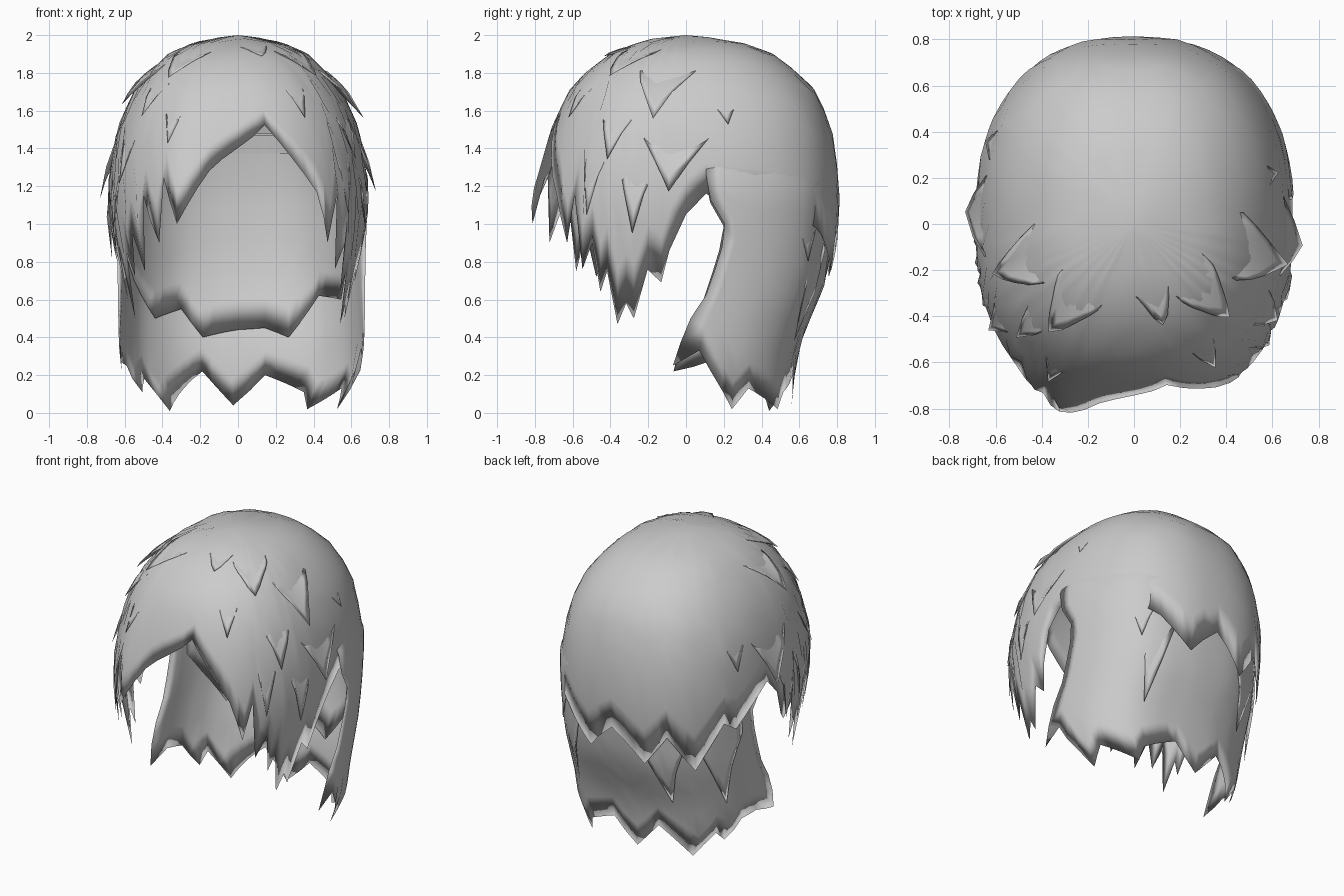
import bpy, bmesh, math
from mathutils import Vector

cube = bpy.data.objects.get("Cube")
if cube:
    bpy.data.objects.remove(cube, do_unlink=True)

mat = bpy.data.materials.new("hair_grey")
mat.use_nodes = True
COL = (0.6, 0.6, 0.6, 1)
mat.diffuse_color = COL
mat.node_tree.nodes["Principled BSDF"].inputs["Base Color"].default_value = COL

# Head envelope: height, half width, back depth, front depth
ENVELOPE = [(2, 0, 0, 0), (1.98, .16, .2, .18), (1.95, .26, .33, .28), (1.9, .37, .46, .40),
            (1.8, .47, .59, .53), (1.7, .55, .69, .62), (1.5, .64, .77, .71),
            (1.2, .685, .81, .79), (1.0, .68, .805, .80), (.7, .665, .77, .8),
            (.35, .655, .62, .8), (.2, .64, .60, .8), (0, .53, .58, .8)]


def lerp_table(table, z):
    """Interpolate rows of a table sorted by falling first value."""
    if z >= table[0][0]:
        return table[0][1:]
    for p, q in zip(table, table[1:]):
        if z >= q[0]:
            f = (p[0] - z) / (p[0] - q[0])
            return [u + (v - u) * f for u, v in zip(p[1:], q[1:])]
    return table[-1][1:]


def surface(a, z, lift, tuck):
    """Point on the envelope; azimuth 0 is the front, 90 is +x."""
    side, back, front = lerp_table(ENVELOPE, z)
    rad = math.radians(a)
    s, c = math.sin(rad), math.cos(rad)
    if c > 0:  # swept fringe bulges on one side
        front *= 1 + 0.09 * math.exp(-((a + 26) / 14) ** 2) * min(1, max(0, (1.7 - z) / .6))
    x = side * math.copysign(abs(s) ** (1 / 1.2), s)
    y = (front if c > 0 else back) * -math.copysign(abs(c) ** (1 / 1.2), c)
    if abs(a) < 100:
        x *= 1 - tuck * max(0, 1 - z)
    p = Vector((x, y, z))
    return p + (p - Vector((0, 0, min(z, 1.0)))).normalized() * lift


def refine(profile, step=6):
    """Split long spans of the jagged hem into smaller ones."""
    out = [profile[0]]
    for (a, z), (b, w) in zip(profile, profile[1:]):
        n = max(1, math.ceil((b - a) / step))
        out += [(a + (b - a) * i / n, z + (w - z) * i / n) for i in range(1, n + 1)]
    return out


def sheet(name, hem, top, lift, thick=.02, rows=9, tuck=0.0, closed=False, warp=None):
    """Hair layer from a top height down to a jagged hem, tapering to thin tips.
    lift(azimuth, fraction down) is the offset from the envelope."""
    cols = refine(hem)
    bm = bmesh.new()
    power = 2 if top > 1.99 else 1
    grids = []
    for inner in (0, 1):
        grid = []
        for i, (a, zb) in enumerate(cols):
            end = not closed and i in (0, len(cols) - 1)
            line = []
            for r in range(rows + 1):
                s = r / rows
                z = top - (top - zb) * s ** power
                t = 0 if end else thick * min(1, 2.5 * (1 - s))
                line.append(bm.verts.new(surface(warp(a, z) if warp else a, z,
                                                 lift(a, s) - inner * t, tuck)))
            grid.append(line)
        grids.append(grid)
    for g in grids:
        for p, q in zip(g, g[1:]):
            for r in range(rows):
                bm.faces.new((p[r], p[r + 1], q[r + 1], q[r]))
    bmesh.ops.remove_doubles(bm, verts=bm.verts, dist=1e-4)
    bmesh.ops.recalc_face_normals(bm, faces=bm.faces)
    for f in bm.faces:
        f.smooth = True
    me = bpy.data.meshes.new(name)
    bm.to_mesh(me)
    bm.free()
    me.materials.append(mat)
    bpy.context.collection.objects.link(bpy.data.objects.new(name, me))


# Main cap with swept fringe, side locks, ear gaps and layered back tips
cap_hem = [(-95, 1.16), (-90, 1.05), (-86, .86), (-83, .8), (-79, .9), (-74, .6), (-71, .72),
           (-67, .5), (-62, .85), (-58, .72), (-53, .95), (-48, .75), (-43, 1.15), (-35, .9),
           (-31, 1.24), (-24, 1.0), (-9.5, 1.28), (9.5, 1.52), (33, 1.17), (42, .9), (46, 1.15),
           (51, .76), (56, .9), (60, .64), (63, .75), (67.5, .47), (71, .58), (74, .5), (79, .76),
           (83.5, .69), (86, .86), (90, 1.05), (95, 1.16), (125, 1.1), (150, .95),
           (168, .75), (180, .93), (195, .72), (208, .92), (223, .68), (240, .98), (247, .92),
           (265, 1.16)]
sheet("hair_cap", cap_hem, 2.0, lambda a, s: .006 * s, thick=.025, rows=10, tuck=.25, closed=True)

# Long back hair; its front edges curve around the ears
EAR = [(1.16, 8), (.97, 15), (.6, 8), (.5, 4), (.25, 0)]


def ear_warp(a, z):
    shift = lerp_table(EAR, z)[0]
    w = max(0, 1 - (93 - abs(a - 180)) / 45)
    return a + math.copysign(shift * min(1, w), 180 - a)


def back_lift(a, s):
    """Lies over the cap on the +x side, and under its tips elsewhere."""
    over = min(1, max(0, (165 - a) / 25))
    return -.04 + (.015 + .037 * over) * min(1, s / .2)


def ear_weight_warp(a, z):
    d = 180 - abs(a - 180)
    shift = lerp_table(EAR, z)[0]
    return a + math.copysign(shift * min(1, max(0, 1 - (d - 87) / 45)), 180 - a)


back_hem = [(87, .25), (93, .33), (110, .02), (119, .13), (142, .02), (148, .11),
            (170, .2), (181.5, .04), (194, .22), (221, .01), (232, .18), (241, .11),
            (250, .25), (262, .27), (273, .22)]
sheet("back_hair", back_hem, 1.5, back_lift, rows=10, warp=ear_weight_warp)

# Inner lining of the back hair
lining_hem = [(112, .85), (120, .6), (140, .62), (158, .4), (170, .45), (180, .44), (194, .4),
              (205, .55), (222, .5), (240, .7), (250, .85)]
sheet("back_lining", lining_hem, 1.4, lambda a, s: -.05, thick=.012, rows=6)

# Pointed tufts: azimuth, tip height, root height, half width, tip lift
TUFTS = [(-41, 1.75, 1.96, 24, .03), (14, 1.87, 1.98, 20, .02), (50, 1.76, 1.96, 22, .03),
         (-76, 1.60, 1.88, 14, .05), (80, 1.52, 1.85, 13, .06), (86, 1.16, 1.5, 10, .05),
         (-92, 1.12, 1.5, 10, .05), (62, 1.33, 1.65, 10, .03), (-30, 1.42, 1.75, 10, .015),
         (-50, 1.55, 1.8, 10, .03), (30, 1.55, 1.8, 9, .02), (103, 1.52, 1.75, 9, .012),
         (-60, 1.2, 1.55, 8, .03), (54, 1.05, 1.5, 8, .02), (-72, .82, 1.4, 8, .03),
         (74, .95, 1.4, 8, .03), (-84, .82, 1.3, 6, .03), (140, .8, 1.1, 9, .025),
         (148, .38, .95, 10, .025), (205, .42, .95, 14, .0), (238, .4, .95, 14, .0),
         (-112, 1.3, 1.6, 10, .02)]
for i, (az, tip, root, w, up) in enumerate(TUFTS):
    drop = root - tip
    hem = [(az - w, root - .15 * drop), (az - w * .45, root - .55 * drop), (az, tip),
           (az + w * .45, root - .55 * drop), (az + w, root - .15 * drop)]
    sheet(f"tuft_{i + 1}", hem, root,
          lambda a, s: -.025 + (up + .025) * s * (1 - .6 * abs(a - az) / w),
          thick=.015, rows=4, tuck=.25)
